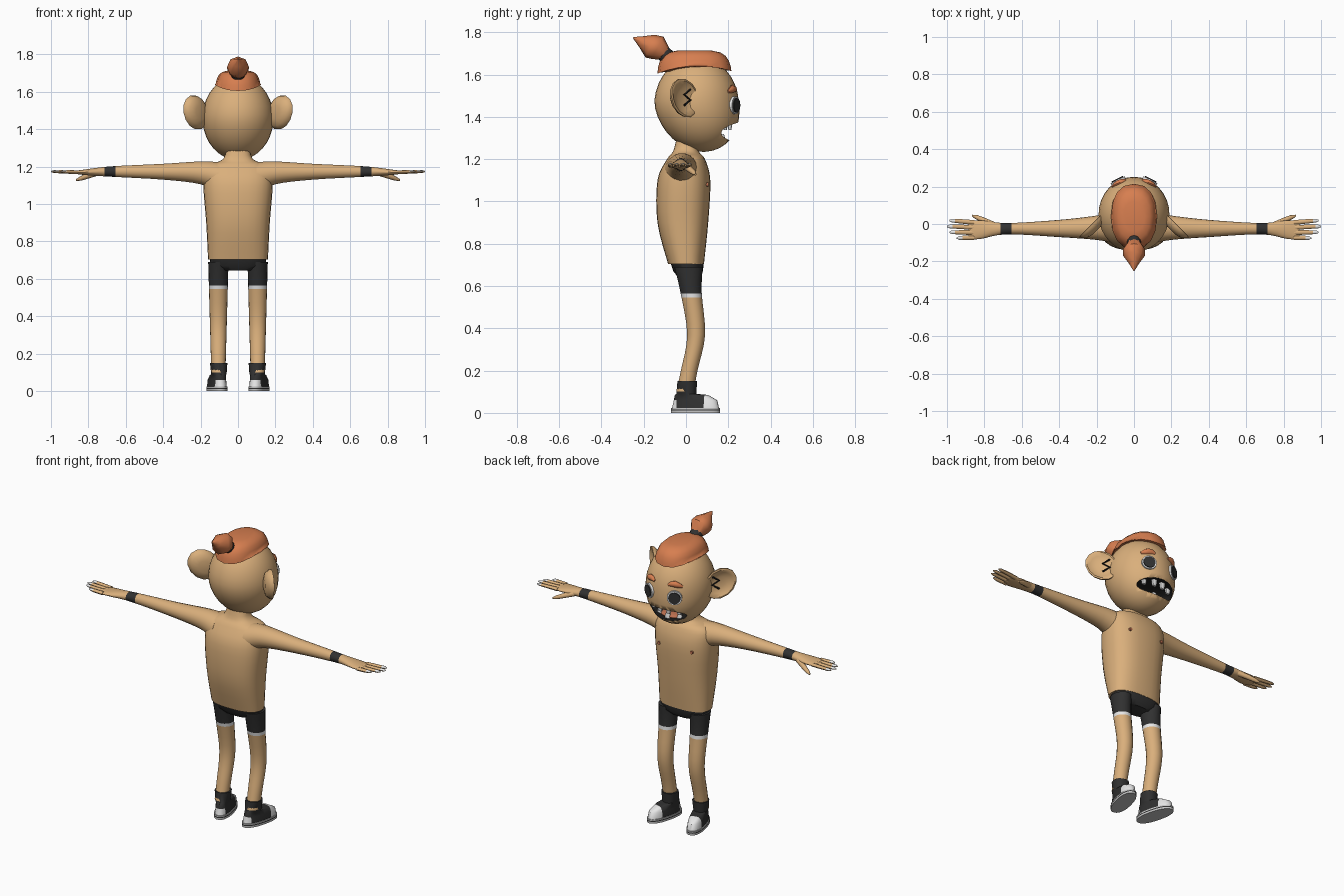
import bpy, bmesh
from math import cos, sin, pi, sqrt, radians
from mathutils import Vector, Matrix

if "Cube" in bpy.data.objects:
    bpy.data.objects.remove(bpy.data.objects["Cube"])

UP = Vector((0, 0, 1))
FORWARD = Vector((0, 1, 0))
SIDEWAYS = Vector((1, 0, 0))


def material(name, red, green, blue):
    mat = bpy.data.materials.new(name)
    mat.use_nodes = True
    mat.diffuse_color = (red, green, blue, 1)
    shader = mat.node_tree.nodes["Principled BSDF"]
    shader.inputs["Base Color"].default_value = (red, green, blue, 1)
    return mat


SKIN = material("skin_tan", .7, .43, .2)
HAIR = material("hair_orange", .68, .21, .08)
BLACK = material("cloth_black", .03, .03, .03)
WHITE = material("white", .8, .8, .8)
GREY = material("sole_grey", .55, .55, .55)
TONGUE = material("tongue_red", .5, .16, .08)
DARK = material("mouth_dark", .01, .01, .01)


def smooth(rows, steps=4):
    """Fill in a spline through a few control rows."""
    rows = [Vector(row) for row in rows]
    last = len(rows) - 1
    filled = []
    for i in range(last):
        a, b, c, d = rows[max(i - 1, 0)], rows[i], rows[i + 1], rows[min(i + 2, last)]
        for k in range(steps):
            t = k / steps
            filled.append(b + ((c - a) * t + (a * 2 - b * 5 + c * 4 - d) * t ** 2
                               + (b * 3 - a - c * 3 + d) * t ** 3) / 2)
    return filled + [rows[last]]


def signed_power(value, exponent):
    return (1 if value >= 0 else -1) * abs(value) ** exponent


def loft(name, rings, materials, sides=20, squareness=2, crease=45):
    """Skin a row of superellipse rings, each a centre and two half axes."""
    bm = bmesh.new()
    loops = []
    for centre, u, v in rings:
        loop = []
        for i in range(sides):
            angle = 2 * pi * i / sides
            across = signed_power(cos(angle), 2 / squareness)
            along = signed_power(sin(angle), 2 / squareness)
            loop.append(bm.verts.new(Vector(centre) + u * across + v * along))
        loops.append(loop)
    for a, b in zip(loops, loops[1:]):
        for i in range(sides):
            bm.faces.new((a[i - 1], a[i], b[i], b[i - 1]))
    bm.faces.new(loops[0])
    bm.faces.new(loops[-1])
    bmesh.ops.recalc_face_normals(bm, faces=bm.faces)
    mesh = bpy.data.meshes.new(name)
    bm.to_mesh(mesh)
    bm.free()
    for mat in materials:
        mesh.materials.append(mat)
    for face in mesh.polygons:
        face.use_smooth = True
    mesh.set_sharp_from_angle(angle=radians(crease))
    ob = bpy.data.objects.new(name, mesh)
    bpy.context.collection.objects.link(ob)
    return ob


def level(z, y, depth, width, x=0):
    """Horizontal ring."""
    return (x, y, z), SIDEWAYS * width, FORWARD * depth


def tube(name, points, radii, mat, sides=10, ref=UP, flat=1):
    points = [Vector(point) for point in points]
    rings = []
    for i, (point, radius) in enumerate(zip(points, radii)):
        ahead = points[min(i + 1, len(points) - 1)]
        tangent = (ahead - points[max(i - 1, 0)]).normalized()
        u = tangent.cross(ref).normalized()
        rings.append((point, u * radius, u.cross(tangent) * radius * flat))
    return loft(name, rings, [mat], sides)


def ball(name, centre, width, depth, height, materials, sides=24, steps=14):
    rings = []
    for i in range(steps):
        angle = pi * ((i + .2) / (steps - .6) - .5)
        rings.append((Vector(centre) + UP * height * sin(angle),
                      SIDEWAYS * width * cos(angle), FORWARD * depth * cos(angle)))
    return loft(name, rings, materials, sides)


def plate(name, centre, out, radius, thickness, mat):
    """Round plate whose face looks along out."""
    across = UP.cross(out).normalized()
    loft(name, [(centre + out * d, across * radius, UP * radius) for d in (-.02, thickness)],
         [mat])


def paint(ob, axis, cuts, rule):
    """Slice across an axis, then set each face's material slot by a rule."""
    bm = bmesh.new()
    bm.from_mesh(ob.data)
    for cut in cuts:
        bmesh.ops.bisect_plane(bm, geom=bm.verts[:] + bm.edges[:] + bm.faces[:],
                               plane_co=axis * cut, plane_no=axis)
    bm.normal_update()
    for face in bm.faces:
        face.material_index = int(rule(face.calc_center_median(), face.normal))
    bm.to_mesh(ob.data)
    bm.free()


# Torso with neck
torso_rows = ((.705, 0, .085, .16), (.9, -.015, .12, .17), (1.1, -.01, .125, .185),
              (1.2, 0, .09, .17), (1.24, 0, .06, .08), (1.32, .01, .05, .06))
loft("torso", [level(*row) for row in smooth(torso_rows)], [SKIN], 28, 2.5)

# Head with the chin pushed forward and the mouth carved out
head = ball("head", (0, .05, 1.46), .19, .2, .225, [SKIN, DARK], 32, 18)
for vertex in head.data.vertices:
    vertex.co.y += .15 * max(0, 1.46 - vertex.co.z)
cutter = ball("mouth_cutter", (0, .205, 1.333), .13, .115, .043, [SKIN, DARK])
cutter.hide_render = True
paint(cutter, UP, (), lambda centre, normal: True)
mouth = head.modifiers.new("mouth", "BOOLEAN")
mouth.object, mouth.operation, mouth.solver = cutter, "DIFFERENCE", "EXACT"
carved = head.evaluated_get(bpy.context.evaluated_depsgraph_get())
head.data = bpy.data.meshes.new_from_object(carved)
head.modifiers.clear()
bpy.data.objects.remove(cutter)

# Tongue and gappy teeth
ball("tongue", (0, .135, 1.3), .07, .045, .015, [TONGUE])


def tooth(name, x, jaw_radius, root, tip):
    y = .045 + sqrt(jaw_radius ** 2 - x ** 2)
    rings = [level(root + (tip - root) * t, y, .012 - .005 * t * t, .017 - .006 * t * t, x)
             for t in (0, .5, 1)]
    loft(name, rings, [WHITE], 12, 3.5)


for i in range(4):
    tooth(f"upper_tooth_{i}", .057 * (i - 1.5), .165, 1.385, 1.338)
for i in range(3):
    tooth(f"lower_tooth_{i}", .067 * (i - 1), .128, 1.285, 1.32)

# Hair cap with an arched hairline
hair_rings = []
for i in range(6):
    angle = i * pi / 11
    spread = cos(angle) ** .4
    hair_rings.append(level(1.605 + .11 * sin(angle), .04, .175 * spread, .123 * spread))
hair = loft("hair_cap", hair_rings, [HAIR], 16, 2.3, 30)
for vertex in hair.data.vertices:
    if vertex.co.z < 1.61:
        vertex.co.z += .035 * (1 - ((vertex.co.y - .04) / .175) ** 2) + .05 * max(vertex.co.y, 0)

# Hair band and bun
tube("hair_band", [(0, -.07, 1.665), (0, -.11, 1.705)], [.04, .036], BLACK, 12, SIDEWAYS)
tube("hair_bun", [(0, -.1, 1.695), (0, -.135, 1.727), (0, -.17, 1.735), (0, -.21, 1.757),
                  (0, -.25, 1.775)], [.034, .06, .058, .028, .003], HAIR, 8, SIDEWAYS)

# Shorts seat
seat_rows = ((.645, .01, .05, .09), (.67, .01, .07, .145), (.715, .005, .08, .153))
loft("shorts_seat", [level(*row) for row in seat_rows], [BLACK], 24, 2.5)


def on_face(x, z):
    """Point on the front of the head."""
    return Vector((x, .05 + .2 * sqrt(1 - (x / .19) ** 2 - ((z - 1.46) / .225) ** 2), z))


for s, side in ((1, "left"), (-1, "right")):
    # Eye: white plate with a dark pupil
    eye = on_face(s * .084, 1.455)
    gaze = Vector((s * .45, .9, 0)).normalized()
    plate(side + "_eye", eye, gaze, .042, .008, WHITE)
    plate(side + "_pupil", eye, gaze, .034, .014, BLACK)

    # Eyebrow
    steps = range(5)
    tube(side + "_eyebrow", [on_face(s * (.045 + .018 * i), 1.525 + .008 * sin(i)) for i in steps],
         [.019 * sin(pi * (i + .6) / 5.2) for i in steps], HAIR, 8, FORWARD, .9)

    # Ear: dished shell turned outwards and forwards
    ear, out, wide = Vector((s * .22, -.013, 1.49)), Vector((s * .7, .7, 0)), Vector((s * .7, -.7, 0))
    tall = UP + wide * .2
    shell = ((-.03, .4), (-.02, .78), (0, .98), (.012, 1), (.014, .9), (.002, .7), (-.006, .35))
    loft(side + "_ear", [(ear + out * d, wide * .09 * k, tall * .092 * k) for d, k in shell],
         [SKIN], 14)
    tube(side + "_ear_fold", [ear + out * .003 - wide * (.025 + .02 * cos(pi * i))
                              + UP * (.04 - .025 * i) for i in range(4)],
         [.006] * 4, DARK, 6, out)

    # Chest spot
    plate(side + "_chest_spot", Vector((s * .11, .1, 1.08)), FORWARD, .009, .007, TONGUE)

    # Arm and palm, with a wristband painted on
    arm_rows = ((.1, -.02, .085, 1.14, .085), (.2, -.02, .065, 1.167, .062),
                (.4, -.024, .046, 1.173, .043), (.68, -.025, .03, 1.174, .028),
                (.82, -.03, .05, 1.17, .015), (.885, -.034, .046, 1.17, .006))
    arm = loft(side + "_arm", [((s * x, y, z), FORWARD * depth, UP * height)
                               for x, y, depth, z, height in smooth(arm_rows)], [SKIN, BLACK], 18)
    paint(arm, SIDEWAYS * s, (.655, .715), lambda centre, normal: .655 < s * centre.x < .715)

    # Thumb
    tube(side + "_thumb", [(s * .75, -.005, 1.168), (s * .8, .018, 1.152), (s * .84, .036, 1.137),
                           (s * .865, .045, 1.128)], [.016, .015, .012, .005], SKIN, 8)

    # Fingers with white nails on top
    for i in range(4):
        tip = 1 - .013 * (i - 1) ** 2
        base_y, tip_y = .008 - .027 * i, .018 - .031 * i
        finger = tube(f"{side}_finger_{i}", [(s * .855, base_y, 1.17), (s * .91, (base_y + tip_y) / 2, 1.172),
                                             (s * (tip - .015), tip_y, 1.174), (s * tip, tip_y, 1.174)],
                      [.013, .012, .01, .004], SKIN, 8, flat=.8)
        finger.data.materials.append(WHITE)
        paint(finger, SIDEWAYS * s, [tip - .03],
              lambda centre, normal: s * centre.x > tip - .03 and normal.z > .3)

    # Leg: skin, then the white hem and the black shorts by height
    leg_rows = ((.1, -.005, .042), (.2, .015, .04), (.37, .048, .043), (.57, .024, .051),
                (.69, .012, .068))
    leg = loft(side + "_leg", [level(z, y, depth, .035 + .028 * z, s * .105)
                               for z, y, depth in smooth(leg_rows)], [SKIN, WHITE, BLACK], 18)
    paint(leg, UP, (.545, .565), lambda centre, normal: (centre.z > .545) + (centre.z > .565))

    # Shoe: white toe cap and heel patch
    shoe_rows = ((.02, 0, .115, .044), (.06, 0, .105, .042), (.085, -.02, .08, .038),
                 (.09, -.045, .047, .04), (.15, -.04, .046, .046))
    shoe = loft(side + "_shoe", [level(*row) for row in shoe_rows], [BLACK, WHITE], 28, 2.3)
    paint(shoe, FORWARD, (-.085, .05), lambda centre, normal:
          centre.y > .05 or (centre.y < -.085 and centre.z < .06))

    # Sole with a dark stripe
    sole = loft(side + "_sole", [level(z, 0, .119, .048) for z in (0, .024)], [GREY, BLACK], 28, 2.3)
    paint(sole, UP, (.011, .017), lambda centre, normal: .011 < centre.z < .017)

    # Turn the toes out
    turn = Matrix.Rotation(-s * radians(14), 4, "Z")
    for part in (shoe, sole):
        part.data.transform(Matrix.Translation((s * .113, .045, 0)) @ turn)
